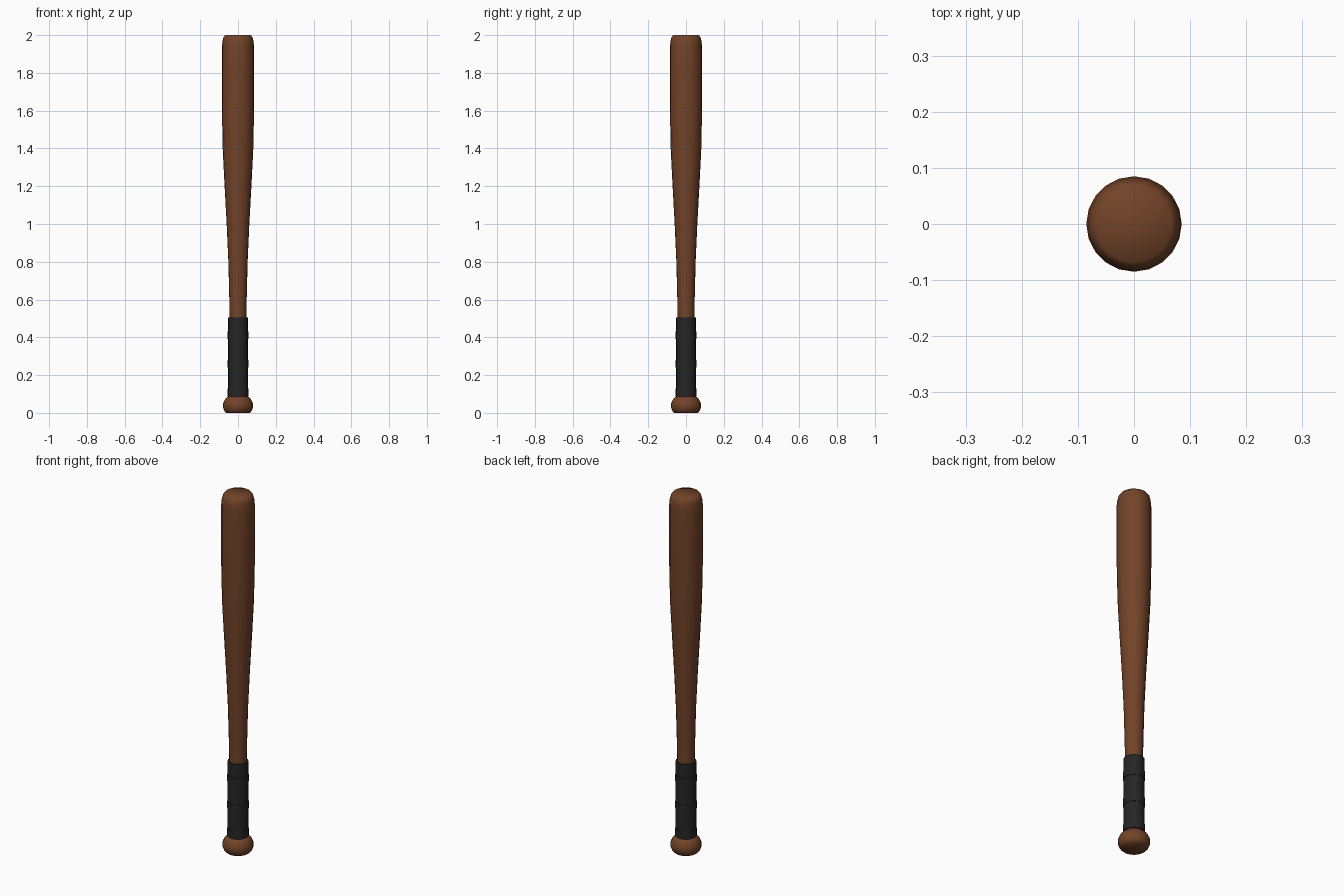
import bpy, bmesh, math

if "Cube" in bpy.data.objects:
    bpy.data.objects.remove(bpy.data.objects["Cube"])

SIDES = 20


def material(name, rgb):
    m = bpy.data.materials.new(name)
    m.diffuse_color = (*rgb, 1)
    m.use_nodes = True
    m.node_tree.nodes["Principled BSDF"].inputs["Base Color"].default_value = m.diffuse_color
    return m


def lathe(name, profile, mat, angle):
    """Closed solid of revolution around z from (radius, z) points, bottom to top."""
    bm = bmesh.new()
    rings = [[bm.verts.new((r * math.cos(2 * math.pi * i / SIDES),
                            r * math.sin(2 * math.pi * i / SIDES), z))
              for i in range(SIDES)] for r, z in profile]
    for a, b in zip(rings, rings[1:]):
        for i in range(SIDES):
            j = (i + 1) % SIDES
            bm.faces.new((a[i], a[j], b[j], b[i]))
    bm.faces.new(rings[0][::-1])
    bm.faces.new(rings[-1])
    me = bpy.data.meshes.new(name)
    bm.to_mesh(me)
    bm.free()
    me.shade_smooth()
    me.set_sharp_from_angle(angle=math.radians(angle))
    me.materials.append(mat)
    ob = bpy.data.objects.new(name, me)
    bpy.context.collection.objects.link(ob)
    return ob


wood = material("brown_wood", (0.17, 0.056, 0.021))
tape = material("black_tape", (0.019, 0.019, 0.019))

# Tapered wooden body with rounded tip
lathe("bat_body", [(0.044, 0.07), (0.044, 0.5), (0.046, 0.6), (0.051, 0.8),
                   (0.060, 1.0), (0.071, 1.2), (0.081, 1.4), (0.085, 1.6),
                   (0.085, 1.8), (0.085, 1.94), (0.082, 1.97), (0.077, 1.988),
                   (0.068, 2.0)], wood, 60)

# Knob at the handle end
lathe("knob", [(0.062, 0.0), (0.072, 0.01), (0.079, 0.028), (0.079, 0.05),
               (0.068, 0.072), (0.052, 0.088)], wood, 60)

# Taped grip
lathe("grip", [(0.052, 0.08), (0.052, 0.505)], tape, 30)

# Raised tape bands
for k in range(3):
    z = 0.09 + 0.15 * k
    lathe(f"grip_band_{k + 1}", [(0.0545, z), (0.0545, z + 0.04)], tape, 30)
